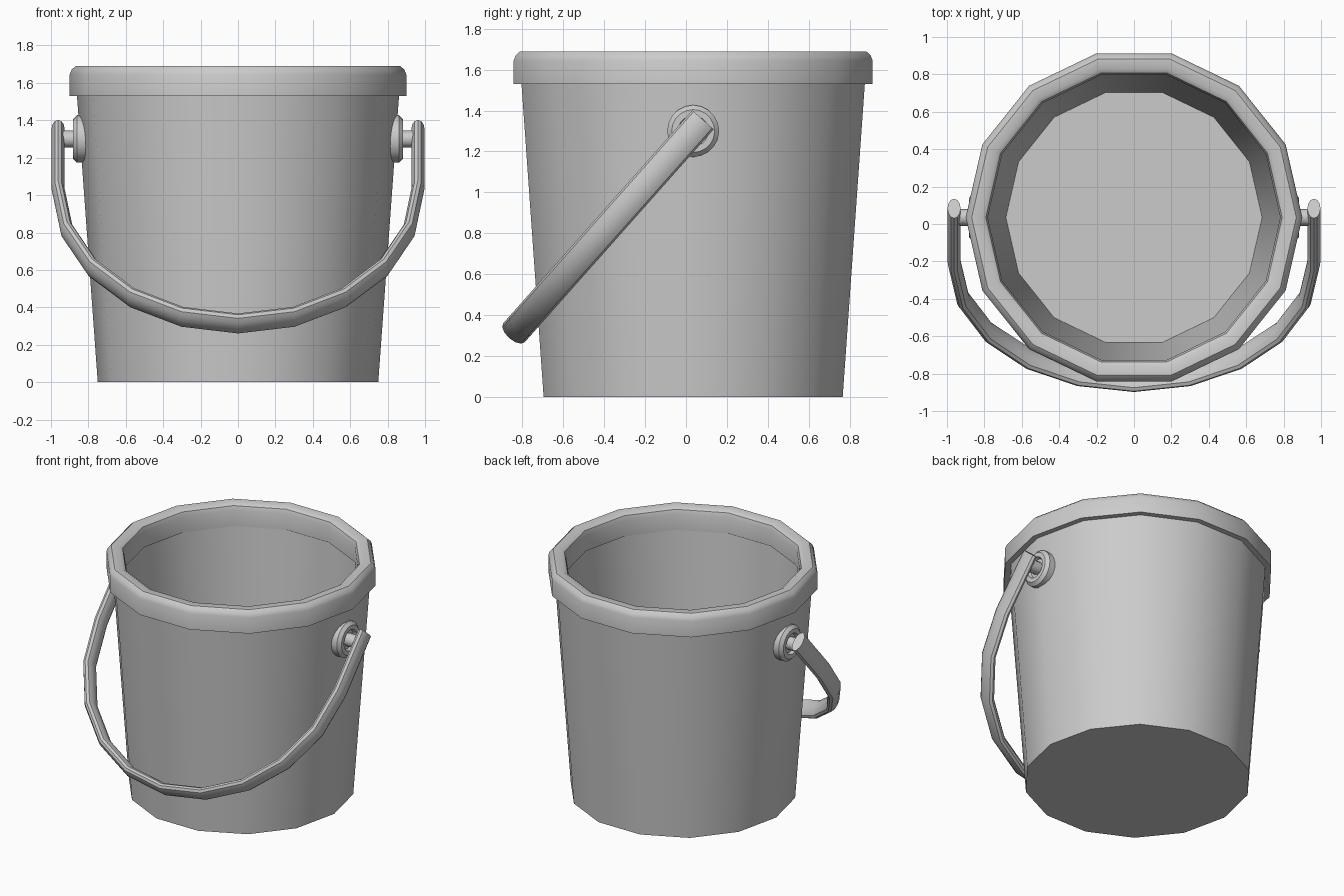
import bpy, bmesh, math
from mathutils import Vector, Matrix

if "Cube" in bpy.data.objects:
    bpy.data.objects.remove(bpy.data.objects["Cube"])

CY = 0.035          # bucket axis offset in y
SIDES = 14


def finish(name, bm, angle=35):
    bmesh.ops.recalc_face_normals(bm, faces=bm.faces)
    me = bpy.data.meshes.new(name)
    bm.to_mesh(me)
    bm.free()
    ob = bpy.data.objects.new(name, me)
    bpy.context.collection.objects.link(ob)
    bpy.ops.object.select_all(action='DESELECT')
    ob.select_set(True)
    bpy.context.view_layer.objects.active = ob
    bpy.ops.object.shade_smooth_by_angle(angle=math.radians(angle))
    return ob


def skin(bm, rings, closed=False, caps=True):
    loops = [[bm.verts.new(p) for p in r] for r in rings]
    pairs = list(zip(loops, loops[1:]))
    if closed:
        pairs.append((loops[-1], loops[0]))
    for a, b in pairs:
        n = len(a)
        for i in range(n):
            j = (i + 1) % n
            bm.faces.new((a[i], a[j], b[j], b[i]))
    if caps and not closed:
        bm.faces.new(loops[0])
        bm.faces.new(loops[-1])


def lathe(name, profile, sides, matrix, closed=False):
    bm = bmesh.new()
    rings = [[matrix @ Vector((r * math.cos(math.tau * i / sides),
                               r * math.sin(math.tau * i / sides), z))
              for i in range(sides)] for r, z in profile]
    skin(bm, rings, closed)
    return finish(name, bm)


# Bucket wall with floor, then the rolled rim
up = Matrix.Translation((0, CY, 0))
lathe("bucket_body", [(0.75, 0), (0.866, 1.6), (0.795, 1.6), (0.685, 0.07)], SIDES, up)
lathe("rim", [(0.855, 1.53), (0.9, 1.53), (0.9, 1.645), (0.89, 1.67), (0.868, 1.69),
              (0.815, 1.69), (0.792, 1.675), (0.782, 1.645), (0.782, 1.53)],
      SIDES, up, closed=True)

# Round bosses with a pivot pin on each side
for side, tag in ((1, "right"), (-1, "left")):
    m = Matrix.Translation((0, CY, 1.30)) @ Matrix.Rotation(side * math.pi / 2, 4, 'Y')
    lathe("boss_" + tag, [(0.127, 0.80), (0.127, 0.86), (0.105, 0.882), (0.075, 0.882),
                          (0.065, 0.86)], 20, m)
    lathe("pin_" + tag, [(0.045, 0.82), (0.045, 0.955)], 12, m)

# Handle: elliptical section swept along two straight legs and a half circle
down = Vector((0, -0.664, -0.748))
wide = Vector((0, 0.748, -0.664))
tip = Vector((0, 0.083, 1.355))
R, leg, steps = 0.962, 0.43, 10
stations = [(Vector((R, 0)), 0)]
for k in range(steps + 1):
    a = math.pi * k / steps
    stations.append((Vector((R * math.cos(a), leg + R * math.sin(a))), a))
stations.append((Vector((-R, 0)), math.pi))
rings = []
for p, a in stations:
    centre = tip + Vector((p.x, 0, 0)) + down * p.y
    out = Vector((math.cos(a), 0, 0)) + down * math.sin(a)
    rings.append([centre + out * 0.035 * math.cos(t) + wide * 0.07 * math.sin(t)
                  for t in (math.tau * i / 12 for i in range(12))])
bm = bmesh.new()
skin(bm, rings)
finish("handle", bm)
